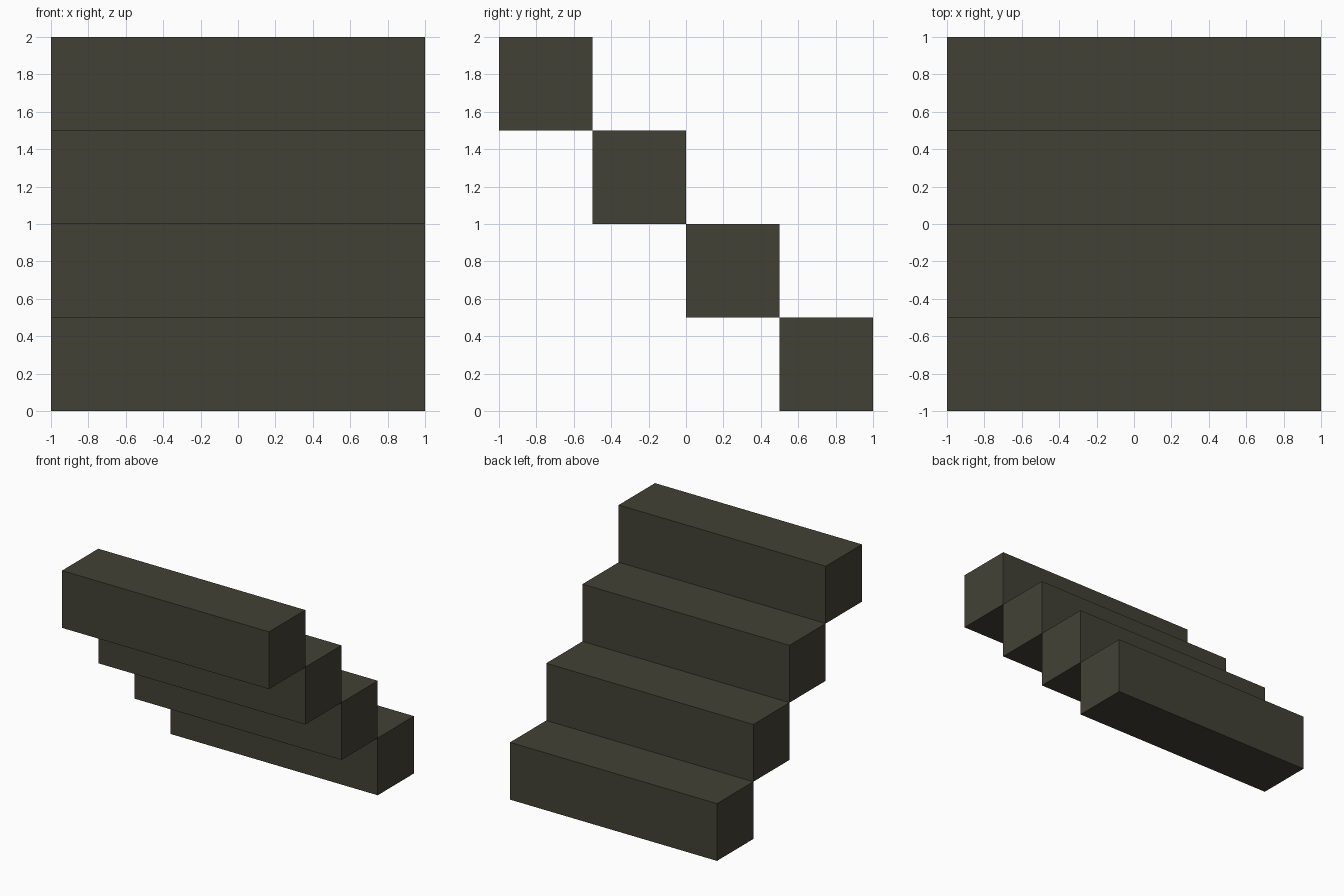
import bpy

if "Cube" in bpy.data.objects:
    bpy.data.objects.remove(bpy.data.objects["Cube"])

# Single dark olive colour
olive = bpy.data.materials.new("dark_olive")
olive.diffuse_color = (0.055, 0.053, 0.036, 1.0)
olive.use_nodes = True
olive.node_tree.nodes["Principled BSDF"].inputs["Base Color"].default_value = olive.diffuse_color

STEPS = 4
SIZE = 0.5   # rise and run of each step
WIDTH = 2.0

# Square-section steps, descending from front to back
for i in range(STEPS):
    y = -1 + SIZE * (i + 0.5)
    z = 2 - SIZE * (i + 0.5)
    bpy.ops.mesh.primitive_cube_add(size=1, location=(0, y, z))
    step = bpy.context.object
    step.name = f"step_{STEPS - i}"
    step.scale = (WIDTH, SIZE, SIZE)
    step.data.materials.append(olive)
    bpy.ops.object.transform_apply(location=False, rotation=False, scale=True)
